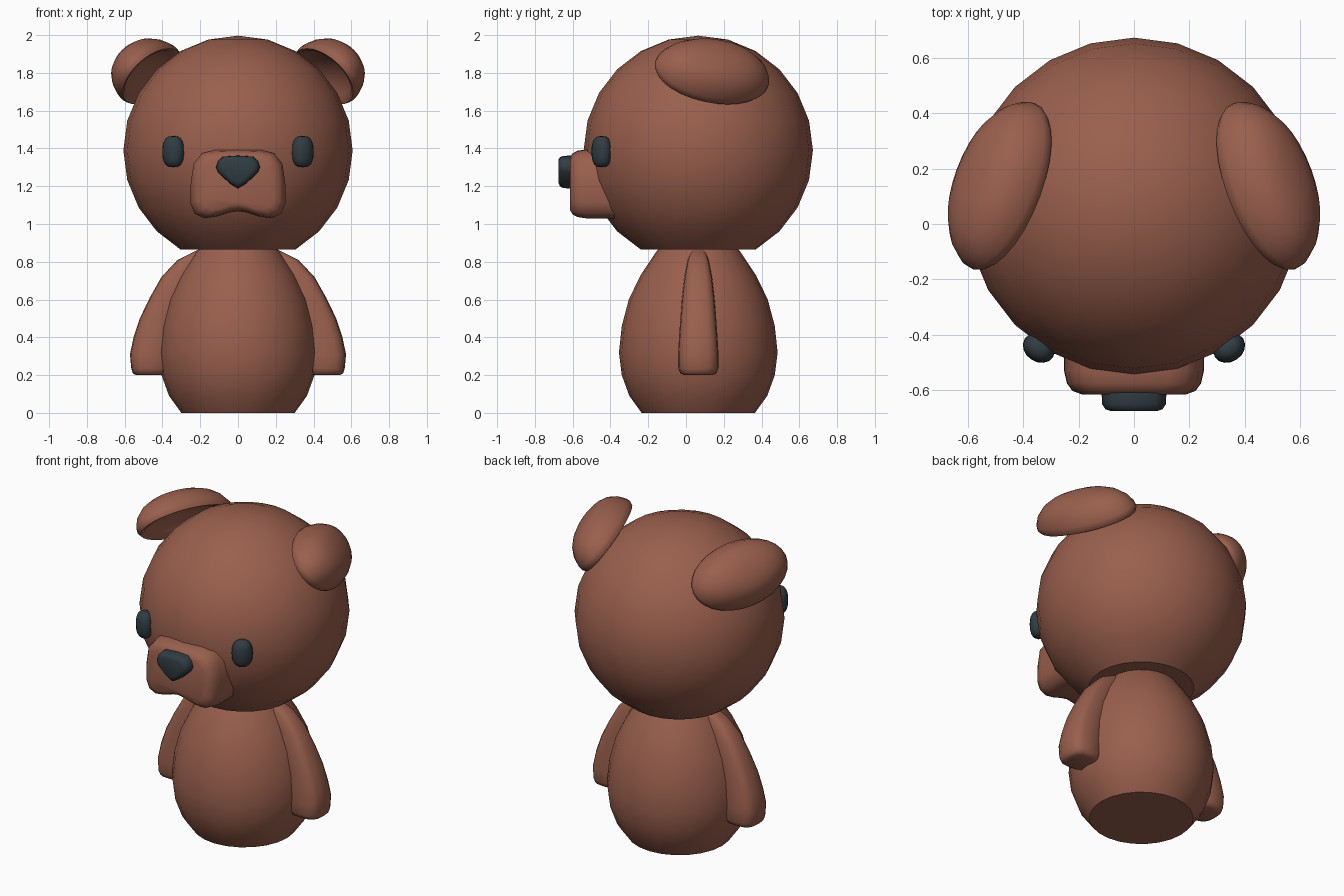
import bpy, bmesh, math
from mathutils import Vector

if "Cube" in bpy.data.objects:
    bpy.data.objects.remove(bpy.data.objects["Cube"])

def material(name, rgb):
    m = bpy.data.materials.new(name)
    m.diffuse_color = (*rgb, 1)
    m.use_nodes = True
    m.node_tree.nodes["Principled BSDF"].inputs["Base Color"].default_value = m.diffuse_color
    return m

BROWN = material("brown", (0.32, 0.115, 0.075))
DARK = material("dark", (0.03, 0.045, 0.055))
CY = 0.065  # depth of the head and body axis

def loft(name, rings, mat, side=1, angle=40):
    """Skin closed rings of points, cap both ends, optionally mirror in x."""
    bm = bmesh.new()
    vs = [[bm.verts.new((side * p[0], p[1], p[2])) for p in r] for r in rings]
    n = len(vs[0])
    for a, b in zip(vs, vs[1:]):
        for i in range(n):
            j = (i + 1) % n
            bm.faces.new((a[i], a[j], b[j], b[i]))
    bm.faces.new(vs[0])
    bm.faces.new(vs[-1])
    bmesh.ops.remove_doubles(bm, verts=bm.verts, dist=1e-5)
    bmesh.ops.recalc_face_normals(bm, faces=bm.faces)
    for f in bm.faces:
        f.smooth = True
    me = bpy.data.meshes.new(name)
    bm.to_mesh(me)
    bm.free()
    me.set_sharp_from_angle(angle=math.radians(angle))
    me.materials.append(mat)
    ob = bpy.data.objects.new(name, me)
    bpy.context.collection.objects.link(ob)
    return ob

def angles(n):
    return [2 * math.pi * i / n for i in range(n)]

def spow(v, e):
    return math.copysign(abs(v) ** e, v)

def lathe(name, profile):
    loft(name, [[(r * math.cos(t), CY + r * math.sin(t), z) for t in angles(24)]
                for r, z in profile], BROWN, angle=35)

def extruded(name, half, sections, mid_z, mat):
    """Symmetric front outline lofted along y with a scale per section."""
    outline = half + [(-x, z) for x, z in half[-2:0:-1]]
    loft(name, [[(x * s, y, mid_z + (z - mid_z) * s) for x, z in outline]
                for y, s in sections], mat, angle=50)

# head: sphere cut flat at 60 degrees below its equator
lathe("head", [(0.607 * math.cos(math.radians(a)), 1.39 + 0.607 * math.sin(math.radians(a)))
               for a in range(90, -61, -15)])

# body: egg with a flat base
lathe("body", [(0.30, 0), (0.365, 0.09), (0.405, 0.2), (0.42, 0.32), (0.405, 0.46),
               (0.368, 0.60), (0.305, 0.73), (0.225, 0.85), (0.19, 0.89)])

# muzzle
extruded("muzzle",
         [(0, 1.395), (0.12, 1.392), (0.19, 1.375), (0.235, 1.32), (0.25, 1.22), (0.252, 1.11),
          (0.23, 1.055), (0.18, 1.03), (0.11, 1.04), (0.05, 1.06), (0, 1.068)],
         [(-0.30, 1), (-0.53, 1), (-0.575, 0.96), (-0.602, 0.88), (-0.615, 0.74)], 1.21, BROWN)

# nose
extruded("nose",
         [(0, 1.362), (0.08, 1.357), (0.105, 1.335), (0.117, 1.30), (0.105, 1.272),
          (0.045, 1.215), (0, 1.188)],
         [(-0.57, 0.97), (-0.61, 1), (-0.65, 0.98), (-0.668, 0.88), (-0.675, 0.7)], 1.29, DARK)

# ear shell: dish profile (radius, height) swept around a tilted ellipse
EAR_C = Vector((0.478, 0.14, 1.803))
EAR_U = Vector((0.11, -0.30, 0.035))
EAR_V = Vector((-0.12, -0.03, 0.15))
EAR_N = -EAR_U.cross(EAR_V).normalized()
EAR_PROFILE = [(0, 0.15), (0.3, 0.146), (0.55, 0.13), (0.75, 0.102), (0.9, 0.06), (0.99, 0.01),
               (1.0, -0.015), (0.96, -0.035), (0.88, -0.03), (0.75, 0.0), (0.5, 0.035), (0, 0.06)]

# arm sections: height, inner x, outer x, half depth
ARM = [(0.88, 0.08, 0.18, 0.03), (0.81, 0.17, 0.32, 0.055), (0.72, 0.22, 0.405, 0.073),
       (0.61, 0.27, 0.467, 0.086), (0.5, 0.31, 0.52, 0.095), (0.4, 0.33, 0.553, 0.102),
       (0.31, 0.35, 0.572, 0.107), (0.235, 0.36, 0.565, 0.106), (0.21, 0.37, 0.557, 0.096),
       (0.2, 0.38, 0.54, 0.075)]

# eye frame: faces outward from the head surface
EYE_C = Vector((0.343, -0.447, 1.383))
EYE_N = Vector((0.56, -0.83, 0))
EYE_T = Vector((0.83, 0.56, 0))

for side, tag in ((1, "right"), (-1, "left")):
    loft("ear_" + tag,
         [[EAR_C + r * (math.cos(t) * EAR_U + math.sin(t) * EAR_V) + h * EAR_N
           for t in angles(28)] for r, h in EAR_PROFILE], BROWN, side, 60)

    loft("arm_" + tag,
         [[((a + b) / 2 + (b - a) / 2 * spow(math.cos(t), 0.65),
            CY + w * spow(math.sin(t), 0.65), z) for t in angles(16)]
          for z, a, b, w in ARM], BROWN, side, 55)

    eye = []
    for i in range(11):
        lat = math.pi * (i / 10 - 0.5)
        c, s = spow(round(math.cos(lat), 6), 0.7), spow(math.sin(lat), 0.8)
        eye.append([EYE_C + 0.061 * c * math.cos(t) * EYE_T + 0.05 * c * math.sin(t) * EYE_N
                    + Vector((0, 0, 0.083 * s)) for t in angles(16)])
    loft("eye_" + tag, eye, DARK, side, 60)
